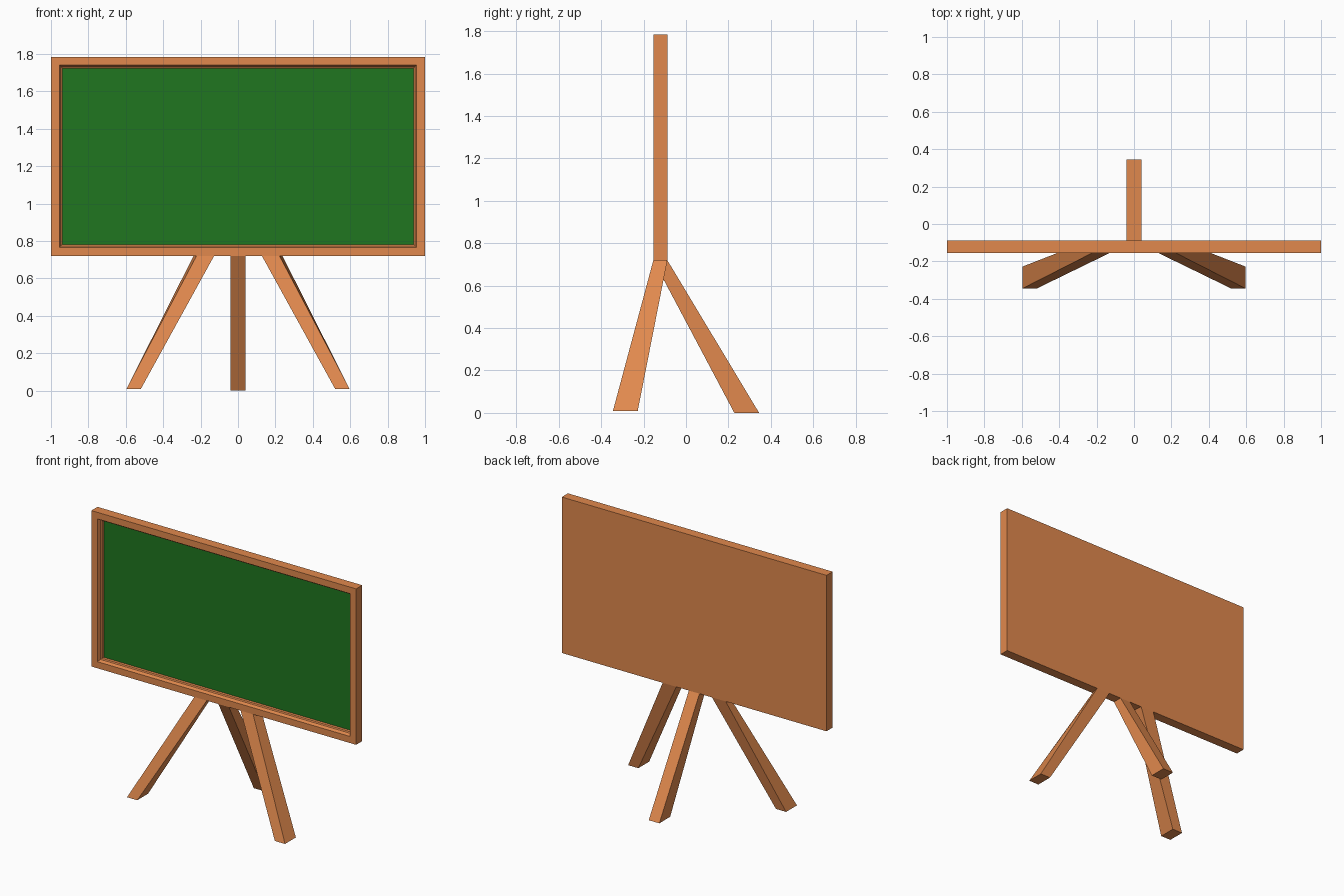
import bpy

if "Cube" in bpy.data.objects:
    bpy.data.objects.remove(bpy.data.objects["Cube"])


def material(name, color):
    m = bpy.data.materials.new(name)
    m.diffuse_color = color
    m.use_nodes = True
    m.node_tree.nodes["Principled BSDF"].inputs["Base Color"].default_value = m.diffuse_color
    return m


wood = material("wood", (0.75, 0.25, 0.075, 1))
green = material("green_slate", (0.014, 0.18, 0.014, 1))


def loft(name, rings, mat):
    """Join four-cornered rings into a closed solid."""
    verts = [v for r in rings for v in r]
    n = len(rings)
    faces = [(3, 2, 1, 0), tuple(range(4 * n - 4, 4 * n))]
    for k in range(n - 1):
        for i in range(4):
            j = (i + 1) % 4
            faces.append((4 * k + i, 4 * k + j, 4 * k + 4 + j, 4 * k + 4 + i))
    me = bpy.data.meshes.new(name)
    me.from_pydata(verts, [], faces)
    me.materials.append(mat)
    ob = bpy.data.objects.new(name, me)
    bpy.context.collection.objects.link(ob)
    # consistent outward normals
    bpy.context.view_layer.objects.active = ob
    ob.select_set(True)
    bpy.ops.object.mode_set(mode='EDIT')
    bpy.ops.mesh.select_all(action='SELECT')
    bpy.ops.mesh.normals_make_consistent(inside=False)
    bpy.ops.object.mode_set(mode='OBJECT')
    ob.select_set(False)
    return ob


BACK, FRONT = -0.088, -0.154
BOTTOM, TOP = 0.72, 1.785


def board_ring(inset, y):
    x, b, t = 1 - inset, BOTTOM + inset, TOP - inset
    return [(-x, y, b), (x, y, b), (x, y, t), (-x, y, t)]


def flat_ring(x0, x1, y0, y1, z):
    return [(x0, y0, z), (x1, y0, z), (x1, y1, z), (x0, y1, z)]


# Board with stepped, recessed frame
loft("board_frame", [board_ring(0, BACK), board_ring(0, FRONT),
                     board_ring(0.045, FRONT), board_ring(0.054, FRONT + 0.022),
                     board_ring(0.062, FRONT + 0.026),
                     board_ring(0.062, FRONT + 0.052)], wood)

# Writing surface
loft("writing_panel", [board_ring(0.061, FRONT + 0.054),
                       board_ring(0.061, FRONT + 0.046)], green)

# Splayed front legs, mirrored left and right
for side, s in (("left", -1), ("right", 1)):
    foot = flat_ring(s * 0.52, s * 0.597, -0.345, -0.228, 0.008)
    head = [(s * 0.128, FRONT, BOTTOM), (s * 0.222, FRONT, BOTTOM),
            (s * 0.238, BACK, BOTTOM), (s * 0.135, BACK, BOTTOM)]
    loft("front_leg_" + side, [foot, head], wood)

# Back leg
loft("back_leg", [flat_ring(-0.04, 0.04, 0.228, 0.345, 0),
                  flat_ring(-0.04, 0.04, FRONT, BACK, BOTTOM)], wood)
